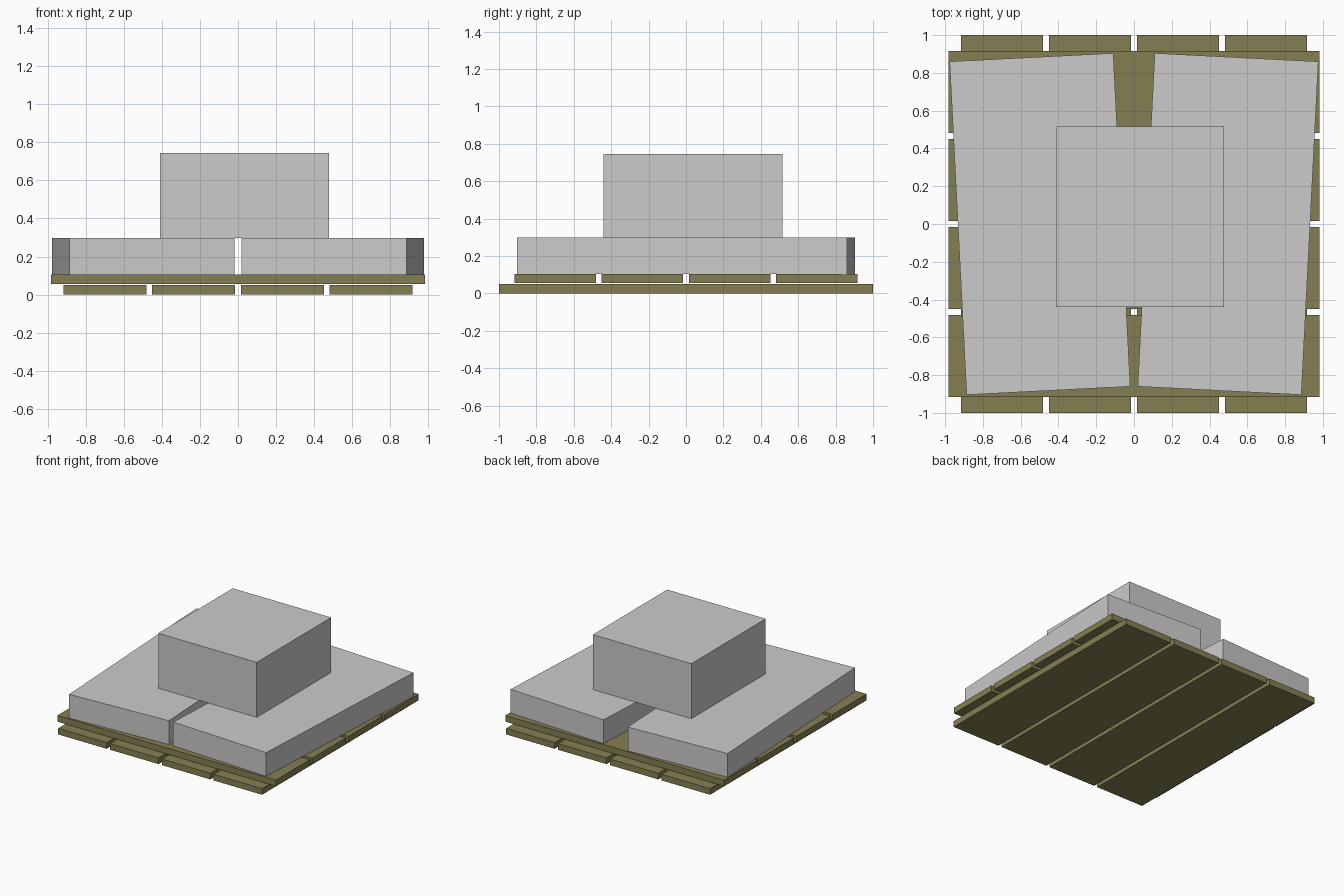
import bpy
import math

if "Cube" in bpy.data.objects:
    bpy.data.objects.remove(bpy.data.objects["Cube"])


def material(name, rgb):
    m = bpy.data.materials.new(name)
    m.diffuse_color = (*rgb, 1.0)
    m.use_nodes = True
    m.node_tree.nodes["Principled BSDF"].inputs["Base Color"].default_value = m.diffuse_color
    return m


OLIVE = material("olive wood", (0.235, 0.212, 0.084))
GREY = material("light grey", (0.60, 0.60, 0.60))


def box(name, centre, size, mat, turn=0.0):
    bpy.ops.mesh.primitive_cube_add(size=1, location=centre)
    ob = bpy.context.object
    ob.name = name
    ob.scale = size
    bpy.ops.object.transform_apply(location=False, rotation=False, scale=True)
    ob.rotation_euler.z = math.radians(turn)
    ob.data.materials.append(mat)
    return ob


# Pallet: two crossed layers of four planks
for i in range(4):
    offset = (i - 1.5) * 0.466
    box(f"lower_plank_{i + 1}", (offset, 0, 0.025), (0.436, 2.0, 0.05), OLIVE)
    box(f"upper_plank_{i + 1}", (0, offset, 0.08), (1.966, 0.436, 0.05), OLIVE)

# Two long crates, splayed apart toward the back
for side, name in ((-1, "left_crate"), (1, "right_crate")):
    box(name, (side * 0.498, 0, 0.2015), (0.868, 1.767, 0.193), GREY, -side * 2.92)

# Crate stacked on top
box("top_crate", (0.034, 0.038, 0.5215), (0.886, 0.957, 0.447), GREY)
